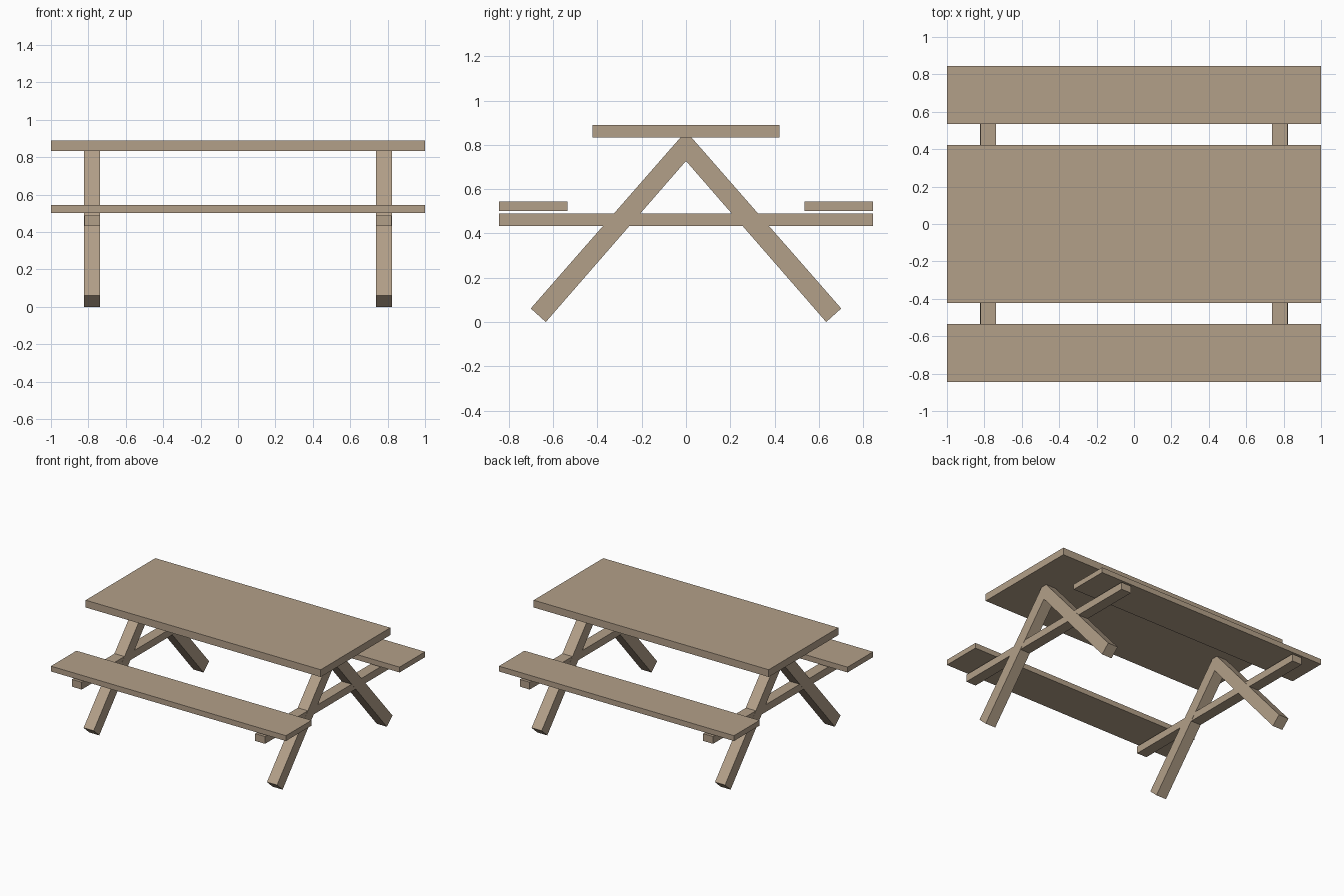
import bpy, bmesh

if "Cube" in bpy.data.objects:
    bpy.data.objects.remove(bpy.data.objects["Cube"])

wood = bpy.data.materials.new("wood")
wood.diffuse_color = (0.45, 0.35, 0.25, 1)
wood.use_nodes = True
wood.node_tree.nodes["Principled BSDF"].inputs["Base Color"].default_value = wood.diffuse_color


def prism(name, profile, x0, x1):
    """Extrude a closed (y, z) profile along x from x0 to x1."""
    bm = bmesh.new()
    face = bm.faces.new([bm.verts.new((x0, y, z)) for y, z in profile])
    ext = bmesh.ops.extrude_face_region(bm, geom=[face])
    verts = [g for g in ext["geom"] if isinstance(g, bmesh.types.BMVert)]
    bmesh.ops.translate(bm, vec=(x1 - x0, 0, 0), verts=verts)
    bmesh.ops.recalc_face_normals(bm, faces=bm.faces)
    me = bpy.data.meshes.new(name)
    bm.to_mesh(me)
    bm.free()
    me.materials.append(wood)
    ob = bpy.data.objects.new(name, me)
    bpy.context.collection.objects.link(ob)
    return ob


def plank(name, x0, x1, y0, y1, z0, z1):
    return prism(name, [(y0, z0), (y1, z0), (y1, z1), (y0, z1)], x0, x1)


# Table top
plank("table_top", -1, 1, -0.423, 0.423, 0.833, 0.889)

# Benches, front and back
plank("front_bench", -1, 1, -0.845, -0.535, 0.502, 0.543)
plank("back_bench", -1, 1, 0.535, 0.845, 0.502, 0.543)

# A-frame outline: square-cut feet, mitred under the table top
half = [(0.025, 0.833), (0.701, 0.061), (0.633, 0.0)]
a_frame = half + [(0, 0.727)] + [(-y, z) for y, z in reversed(half)]

# A-frames and their bench supports, left and right
for side, s in (("left", -1), ("right", 1)):
    x0, x1 = s * 0.78 - 0.043, s * 0.78 + 0.043
    prism(side + "_legs", a_frame, x0, x1)
    plank(side + "_bench_support", x0 + 0.001, x1 - 0.001, -0.845, 0.845, 0.433, 0.489)
